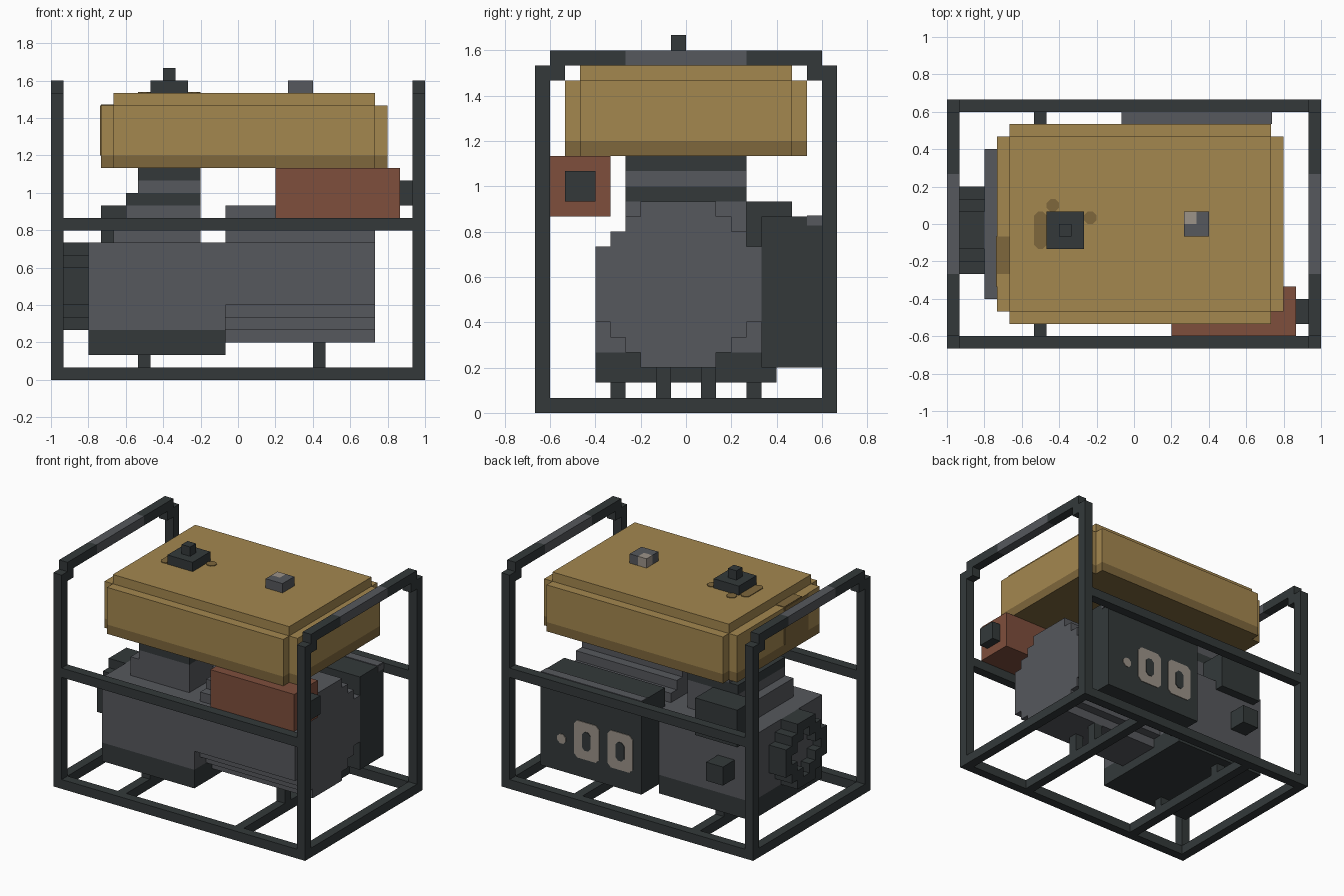
import bpy
import bmesh
from mathutils import Vector

cube = bpy.data.objects.get("Cube")
if cube:
    bpy.data.objects.remove(cube, do_unlink=True)

U = 1 / 15      # one grid block
T = 0.07        # thickness of painted plates, in blocks


def material(name, r, g, b):
    rgba = [((c / 255 + 0.055) / 1.055) ** 2.4 for c in (r, g, b)] + [1]
    m = bpy.data.materials.new(name)
    m.use_nodes = True
    m.diffuse_color = rgba
    m.node_tree.nodes["Principled BSDF"].inputs["Base Color"].default_value = rgba
    return m


TAN = material("tank tan", 164, 135, 79)
BROWN = material("tank brown", 126, 103, 60)
DARK = material("dark steel", 51, 57, 58)
STEEL = material("grey steel", 86, 88, 93)
RED = material("rust red", 126, 78, 60)
PALE = material("pale grey", 156, 147, 137)


def finish(bm, name, *mats):
    bmesh.ops.recalc_face_normals(bm, faces=bm.faces)
    bmesh.ops.scale(bm, vec=(U, U, U), verts=bm.verts)
    mesh = bpy.data.meshes.new(name)
    bm.to_mesh(mesh)
    bm.free()
    for m in mats:
        mesh.materials.append(m)
    obj = bpy.data.objects.new(name, mesh)
    bpy.context.collection.objects.link(obj)
    return obj


def box(name, mat, x, y, z):
    """Block between the given (low, high) pairs."""
    bm = bmesh.new()
    bmesh.ops.create_cube(bm, size=1)
    for v in bm.verts:
        v.co = [p[0] if c < 0 else p[1] for c, p in zip(v.co, (x, y, z))]
    return finish(bm, name, mat)


def stepped(width, height, k):
    """Rectangle outline whose corners are cut in k stair steps."""
    a, b = width / 2, height / 2
    q = []
    for i in range(k):
        q += [(a - i, b - k + i), (a - i - 1, b - k + i)]
    q.append((a - k, b))
    back = q[::-1]
    return (q + [(-x, y) for x, y in back] + [(-x, -y) for x, y in q]
            + [(x, -y) for x, y in back])


def prism(outline, axis, centre, lo, hi):
    """Extrude an outline along x, y or z; returns the bmesh and its low cap."""
    bm = bmesh.new()
    place = {"x": lambda a, b: (lo, a, b), "y": lambda a, b: (a, lo, b),
             "z": lambda a, b: (a, b, lo)}[axis]
    cap = bm.faces.new([bm.verts.new(place(a + centre[0], b + centre[1]))
                        for a, b in outline])
    step = Vector([(hi - lo) * (axis == c) for c in "xyz"])
    top = bmesh.ops.extrude_face_region(bm, geom=[cap], use_keep_orig=True)
    bmesh.ops.translate(bm, vec=step, verts=[
        v for v in top["geom"] if isinstance(v, bmesh.types.BMVert)])
    bm.normal_update()
    return bm, cap


# Tubular frame: base, middle rails, cross bars
for end, s in (("front", -1), ("back", 1)):
    y = sorted((9 * s, 10 * s))
    box(end + "_base_rail", DARK, (-15, 15), y, (0, 1))
    box(end + "_middle_rail", DARK, (-14, 14), y, (12, 13))
for side, s in (("left", 1), ("right", -1)):
    x = sorted((14 * s, 15 * s))
    box(side + "_base_rail", DARK, x, (-9, 9), (0, 1))
    box(side + "_handle_grip", STEEL, x, (-4, 4), (23, 24))
    for end, t in (("front", -1), ("back", 1)):
        part = f"{side}_{end}_"
        box(part + "post", DARK, x, sorted((9 * t, 10 * t)), (1, 23))
        box(part + "bend", DARK, x, sorted((8 * t, 9 * t)), (22, 24))
        box(part + "handle", DARK, x, sorted((4 * t, 8 * t)), (23, 24))

# Cross bars with mounting feet
for part, x, gap, top in (("engine", -8, 4, 2), ("generator", 6, 1, 3)):
    box(part + "_cross_bar", DARK, (x, x + 1), (-9, 9), (0, 1))
    for s in (-1, 1):
        box(part + "_foot", DARK, (x, x + 1), sorted((gap * s, (gap + 1) * s)), (1, top))

# Engine block, sump and finned cylinder
box("sump", DARK, (-12, -1), (-6, 6), (2, 4))
box("engine_block", STEEL, (-12, -1), (-6, 6), (4, 11))
fins = ((STEEL, -10, 11, 13), (STEEL, -9, 13, 14), (DARK, -9, 14, 15),
        (STEEL, -8, 15, 16), (DARK, -8, 16, 17))
for mat, x, low, high in fins:
    box("cylinder_fin", mat, (x, -3), (-4, 4), (low, high))
box("carburettor", DARK, (-11, -6), (4, 7), (10, 14))
box("drain_plug", DARK, (-10, -8), (6, 8), (6, 8))

# Generator barrel
bm, cap = prism(stepped(11, 11, 3), "x", (-0.5, 8.5), -1, 11)
finish(bm, "generator_barrel", STEEL)

# Recoil starter: dark ring with a recessed grey hub
bm, cap = prism(stepped(7, 7, 2), "x", (-0.5, 7.5), -14, -12)
bmesh.ops.recalc_face_normals(bm, faces=bm.faces)
bmesh.ops.inset_individual(bm, faces=[cap], thickness=1, use_even_offset=True)
hub = bmesh.ops.extrude_discrete_faces(bm, faces=[cap])["faces"][0]
bmesh.ops.translate(bm, vec=(1, 0, 0), verts=hub.verts)
hub.material_index = 1
finish(bm, "recoil_starter", DARK, STEEL)

# Exhaust box
box("exhaust_box", RED, (3, 13), (-9, -5), (13, 17))
box("exhaust_pipe", DARK, (13, 14), (-8, -6), (14, 16))

# Control panel with sockets and switch
box("control_panel", DARK, (-1, 11), (5, 9), (3, 13))
box("panel_worn_edge", STEEL, (-1, 11), (8, 9), (13, 13 + T))
box("panel_worn_corner", STEEL, (11, 11 + T), (8, 9), (12.4, 13))


def rounded(w, h, c):
    a, b = w / 2, h / 2
    return [(a, c - b), (a, b - c), (a - c, b), (c - a, b),
            (-a, b - c), (-a, c - b), (c - a, -b), (a - c, -b)]


def panel_plate(name, mat, w, h, c, centre, depth):
    finish(prism(rounded(w, h, c), "y", centre, 9, 9 + depth)[0], name, mat)


for x in (1.5, 5.5):
    panel_plate("socket", PALE, 3, 4, 0.4, (x, 7), T)
    panel_plate("socket_slot", DARK, 1, 2, 0.3, (x, 7), 2 * T)
panel_plate("switch", PALE, 1, 1, 0.3, (8.5, 6.5), T)

# Fuel tank with dark lower band
for name, mat, low, high in (("tank_band", BROWN, 17, 18), ("tank_body", TAN, 18, 22)):
    finish(prism(stepped(23, 16, 1), "z", (0.5, 0), low, high)[0], name, mat)
box("tank_lid", TAN, (-10, 11), (-7, 7), (22, 23))

# Stains on the tank
for x, y in (((-8, -7), (-2, 1)), ((-7, -6), (1, 2)), ((-4, -3), (0, 1))):
    w, d = x[1] - x[0], y[1] - y[0]
    mid = (sum(x) / 2, sum(y) / 2)
    finish(prism(rounded(w, d, 0.3), "z", mid, 23, 23 + T)[0], "tank_stain", BROWN)
box("tank_edge_stain", BROWN, (-11, -10), (-4, -1), (22, 22 + T))
box("tank_side_stain", BROWN, (-11 - T, -11), (-5, -1), (18, 22))

# Filler cap and fuel gauge
box("filler_cap", DARK, (-7, -4), (-2, 1), (23, 24))
box("filler_knob", DARK, (-6, -5), (-1, 0), (24, 25))
box("gauge_front", STEEL, (4, 6), (-1, 0), (23, 24))
box("gauge_back", STEEL, (5, 6), (0, 1), (23, 24))
box("gauge_glint", PALE, (4, 5), (0, 1), (23, 24))
